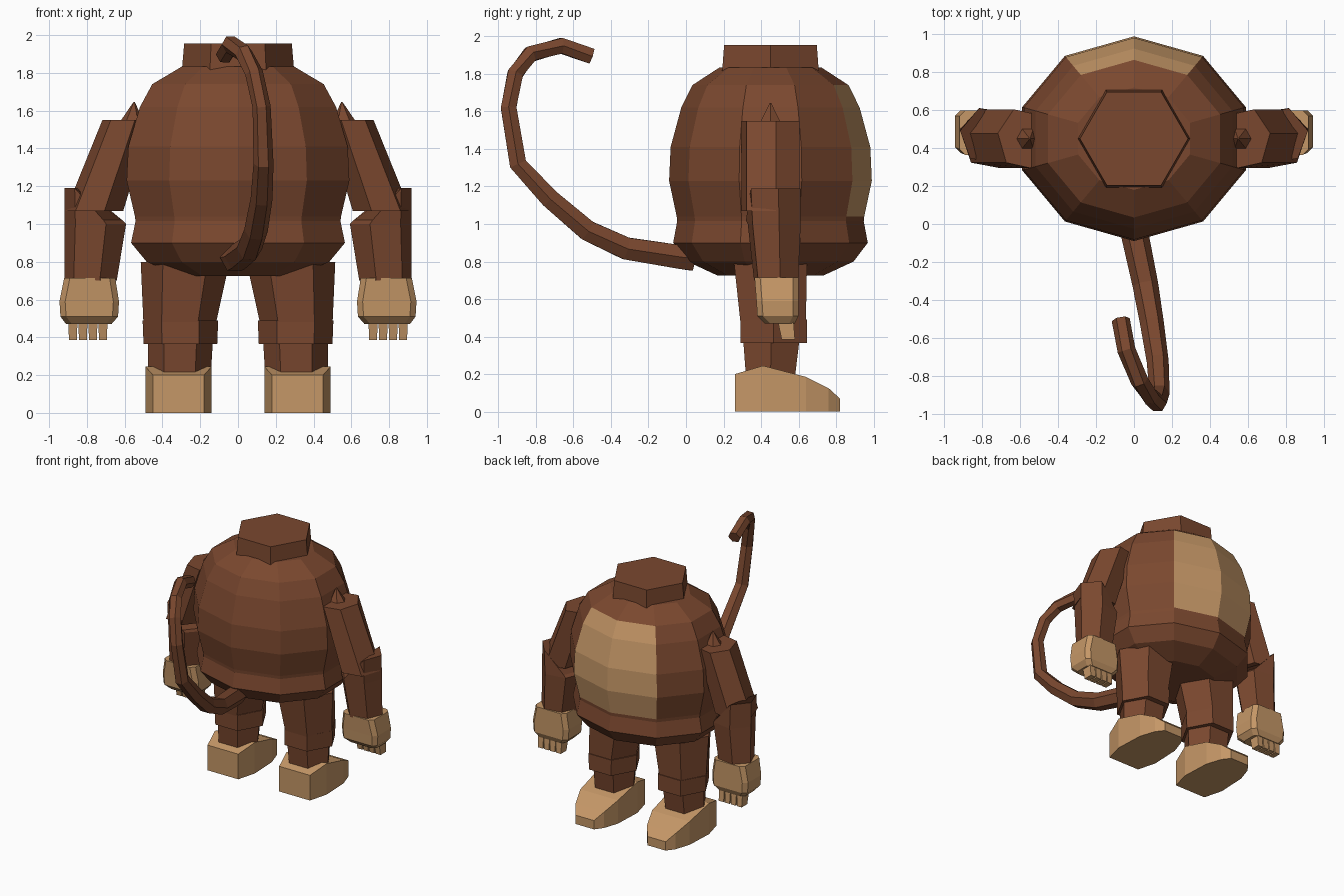
import bpy, bmesh, math
from mathutils import Vector

if "Cube" in bpy.data.objects:
    bpy.data.objects.remove(bpy.data.objects["Cube"])


def material(name, rgb):
    m = bpy.data.materials.new(name)
    m.diffuse_color = (*rgb, 1)
    m.use_nodes = True
    m.node_tree.nodes["Principled BSDF"].inputs["Base Color"].default_value = m.diffuse_color
    return m


BROWN = material("brown fur", (0.195, 0.064, 0.028))
TAN = material("tan skin", (0.56, 0.31, 0.135))


def loft(name, rings, mats, rule=None):
    """Skin a list of equal-length rings and cap both ends."""
    bm = bmesh.new()
    vs = [[bm.verts.new(p) for p in r] for r in rings]
    n = len(rings[0])
    for a, b in zip(vs, vs[1:]):
        for i in range(n):
            j = (i + 1) % n
            bm.faces.new((a[i], a[j], b[j], b[i]))
    bm.faces.new(vs[0])
    bm.faces.new(vs[-1])
    bmesh.ops.recalc_face_normals(bm, faces=bm.faces)
    if rule:
        for f in bm.faces:
            f.material_index = rule(f.calc_center_median())
    me = bpy.data.meshes.new(name)
    bm.to_mesh(me)
    bm.free()
    for m in mats:
        me.materials.append(m)
    ob = bpy.data.objects.new(name, me)
    bpy.context.collection.objects.link(ob)
    return ob


def ring(cx, cy, z, rx, ry, n=6, phase=0.0):
    return [(cx + rx * math.cos(math.radians(phase + 360 * i / n)),
             cy + ry * math.sin(math.radians(phase + 360 * i / n)), z) for i in range(n)]


def box_ring(x0, x1, y0, y1, z, c):
    """Rectangle with chamfered corners."""
    return [(x0 + c, y0, z), (x1 - c, y0, z), (x1, y0 + c, z), (x1, y1 - c, z),
            (x1 - c, y1, z), (x0 + c, y1, z), (x0, y1 - c, z), (x0, y0 + c, z)]


def pair(name, rings, mat):
    """Left and right copies mirrored across x = 0."""
    for s, side in ((1, "right"), (-1, "left")):
        loft(f"{side}_{name}", [[(s * x, y, z) for x, y, z in r] for r in rings], [mat])


# Torso: ten-sided barrel with a tan chest patch on the +y faces
profile = [(0.725, 0.52), (0.80, 0.82), (0.90, 0.96), (1.015, 0.92), (1.04, 0.925), (1.23, 1.0),
           (1.41, 0.985), (1.62, 0.88), (1.74, 0.77), (1.835, 0.5)]
loft("torso", [ring(0, 0.45, z, 0.62 * s, 0.54 * s, 10, 18) for z, s in profile], [BROWN, TAN],
     lambda c: int(c.y > 0.75 and abs(c.x) < 0.22 and 1.03 < c.z < 1.735))

# Neck stump
loft("neck", [ring(0, 0.45, 1.78, 0.3, 0.3), ring(0, 0.45, 1.955, 0.285, 0.285)], [BROWN])

# Shoulder points
pair("shoulder_point", [ring(0.57, 0.45, 1.46, 0.11, 0.11), ring(0.55, 0.45, 1.645, 0.004, 0.004)], BROWN)

# Upper arms: slanted prisms
pair("upper_arm", [ring(0.59, 0.45, 1.55, 0.13, 0.165, 6, 10),
                   ring(0.76, 0.45, 1.07, 0.155, 0.165, 6, 10)], BROWN)

# Forearms with a raised outer elbow
elbow = [(x, y, 1.19 if x > 0.74 else 1.02) for x, y, z in ring(0.765, 0.465, 0, 0.155, 0.155, 6, 10)]
pair("forearm", [ring(0.78, 0.48, 0.70, 0.14, 0.125, 6, 10),
                 ring(0.755, 0.47, 1.0, 0.165, 0.15, 6, 10), elbow], BROWN)

# Hands and fingers
pair("hand", [box_ring(0.67, 0.91, 0.42, 0.58, 0.47, 0.03),
              box_ring(0.635, 0.94, 0.38, 0.60, 0.51, 0.03),
              box_ring(0.63, 0.945, 0.375, 0.60, 0.59, 0.03),
              box_ring(0.65, 0.92, 0.365, 0.60, 0.715, 0.03)], TAN)
for i in range(4):
    x = 0.715 + 0.053 * i
    pair(f"finger_{i + 1}", [ring(x, 0.545, 0.385, 0.03, 0.05, 4, 45),
                             ring(x, 0.53, 0.49, 0.034, 0.06, 4, 45)], TAN)

# Legs: thigh, knee band, shin
pair("thigh", [ring(0.31, 0.465, 0.46, 0.19, 0.20), ring(0.28, 0.45, 0.80, 0.235, 0.225)], BROWN)
pair("knee", [ring(0.305, 0.467, 0.365, 0.195, 0.205), ring(0.305, 0.467, 0.49, 0.2, 0.205)], BROWN)
pair("shin", [ring(0.31, 0.45, 0.18, 0.165, 0.15), ring(0.305, 0.455, 0.40, 0.173, 0.175)], BROWN)

# Feet: cross-sections from heel to toe (y, half width, top height)
feet = [(0.26, 0.135, 0.20), (0.41, 0.175, 0.245), (0.64, 0.165, 0.185), (0.76, 0.125, 0.125),
        (0.82, 0.08, 0.07)]
pair("foot", [[(0.315 - w, y, 0), (0.315 + w, y, 0), (0.315 + w, y, h), (0.315 - w, y, h)]
              for y, w, h in feet], TAN)

# Tail: six-sided tapering tube swept along a curl
path = [Vector(p) for p in (
    (-0.02, 0.03, 0.82), (0.0, -0.035, 0.825), (0.06, -0.32, 0.87), (0.095, -0.525, 0.965),
    (0.125, -0.725, 1.135), (0.135, -0.895, 1.32), (0.125, -0.945, 1.62), (0.085, -0.91, 1.80),
    (0.03, -0.83, 1.905), (-0.04, -0.665, 1.95), (-0.07, -0.505, 1.895))]
rings = []
for i, p in enumerate(path):
    t = (path[min(i + 1, len(path) - 1)] - path[max(i - 1, 0)]).normalized()
    u = (Vector((1, 0, 0)) - t * t.x).normalized()
    v = t.cross(u)
    r = 0.078 - 0.03 * min(i / 6, 1)
    rings.append([p + r * (u * math.cos(k * math.pi / 3) + v * math.sin(k * math.pi / 3)) for k in range(6)])
loft("tail", rings, [BROWN])
